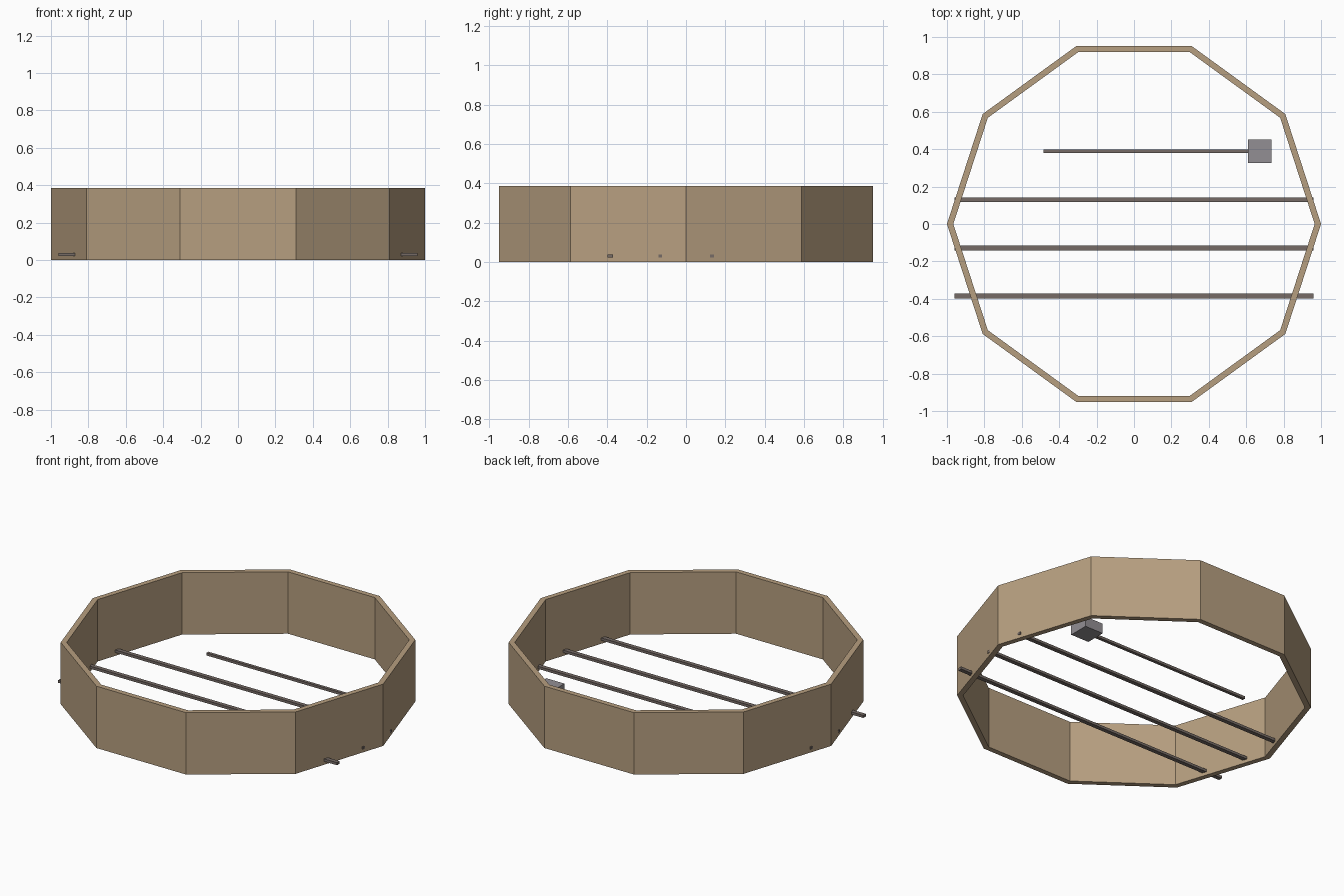
import bpy
import bmesh
from math import cos, sin, tau

cube = bpy.data.objects.get("Cube")
if cube:
    bpy.data.objects.remove(cube, do_unlink=True)


def make_material(name, rgb):
    mat = bpy.data.materials.new(name)
    mat.use_nodes = True
    mat.diffuse_color = (*rgb, 1)
    mat.node_tree.nodes["Principled BSDF"].inputs["Base Color"].default_value = (*rgb, 1)
    return mat


def add_object(name, bm, mat):
    bmesh.ops.recalc_face_normals(bm, faces=bm.faces)
    mesh = bpy.data.meshes.new(name)
    bm.to_mesh(mesh)
    bm.free()
    mesh.materials.append(mat)
    obj = bpy.data.objects.new(name, mesh)
    bpy.context.collection.objects.link(obj)
    return obj


def add_box(name, center, size, mat):
    bm = bmesh.new()
    bmesh.ops.create_cube(bm, size=1)
    bmesh.ops.scale(bm, vec=size, verts=bm.verts)
    bmesh.ops.translate(bm, vec=center, verts=bm.verts)
    return add_object(name, bm, mat)


def add_ring(name, sides, outer, inner, height, mat):
    bm = bmesh.new()
    profile = [(outer, 0), (outer, height), (inner, height), (inner, 0)]
    loops = [[bm.verts.new((r * cos(tau * i / sides), r * sin(tau * i / sides), z))
              for r, z in profile] for i in range(sides)]
    for i in range(sides):
        a, b = loops[i], loops[(i + 1) % sides]
        for j in range(4):
            k = (j + 1) % 4
            bm.faces.new((a[j], b[j], b[k], a[k]))
    return add_object(name, bm, mat)


tan = make_material("tan wall", (0.47, 0.345, 0.215))
brown = make_material("dark brown rod", (0.18, 0.147, 0.132))
grey = make_material("grey block", (0.29, 0.275, 0.295))

# Ten-sided wall
add_ring("wall", 10, 1.0, 0.966, 0.385, tan)

# Long rods passing through the wall
for label, y in (("front", -0.385), ("middle", -0.128), ("back", 0.13)):
    add_box(label + "_rod", (0, y, 0.029), (1.92, 0.026, 0.016), brown)

# Short rod with a block on its end
add_box("short_rod", (0.067, 0.388, 0.03), (1.1, 0.019, 0.016), brown)
add_box("end_block", (0.672, 0.388, 0.05), (0.126, 0.126, 0.063), grey)
